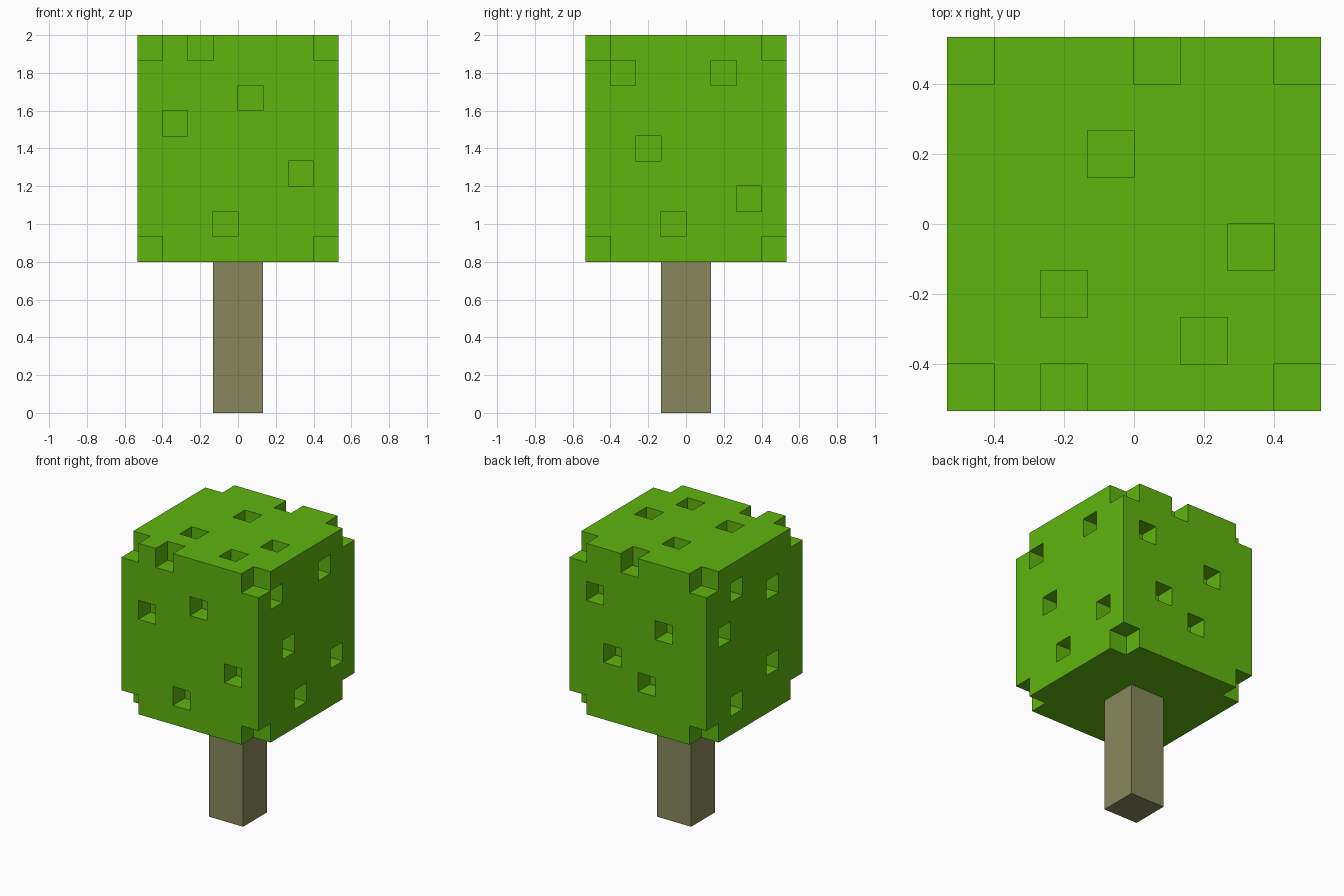
import bpy
import bmesh
from mathutils import Vector

if "Cube" in bpy.data.objects:
    bpy.data.objects.remove(bpy.data.objects["Cube"], do_unlink=True)

U = 2 / 15              # edge of one block
NX, NY, NZ = 8, 8, 9    # crown size in blocks
TRUNK_W, TRUNK_H = 2, 6


def material(name, rgb):
    mat = bpy.data.materials.new(name)
    mat.use_nodes = True
    mat.diffuse_color = (*rgb, 1)
    bsdf = mat.node_tree.nodes["Principled BSDF"]
    bsdf.inputs["Base Color"].default_value = (*rgb, 1)
    bsdf.inputs["Roughness"].default_value = 0.9
    return mat


def block_object(name, cells, origin, mat):
    """Build the outer skin of a set of unit blocks."""
    bm = bmesh.new()
    verts = {}

    def vert(corner):
        if corner not in verts:
            verts[corner] = bm.verts.new(origin + Vector(corner) * U)
        return verts[corner]

    for cell in cells:
        for axis in range(3):
            for side in (0, 1):
                neighbour = list(cell)
                neighbour[axis] += 2 * side - 1
                if tuple(neighbour) in cells:
                    continue
                loop = []
                for a, b in ((0, 0), (1, 0), (1, 1), (0, 1)):
                    corner = list(cell)
                    corner[axis] += side
                    corner[(axis + 1) % 3] += a
                    corner[(axis + 2) % 3] += b
                    loop.append(vert(tuple(corner)))
                bm.faces.new(loop if side else loop[::-1])
    mesh = bpy.data.meshes.new(name)
    bm.to_mesh(mesh)
    bm.free()
    mesh.materials.append(mat)
    obj = bpy.data.objects.new(name, mesh)
    bpy.context.collection.objects.link(obj)
    return obj


def grid(nx, ny, nz):
    return {(i, j, k) for i in range(nx) for j in range(ny) for k in range(nz)}


leaf_green = material("leaf green", (0.114, 0.462, 0.0044))
bark = material("bark", (0.242, 0.242, 0.109))

# Missing blocks: the eight corners, then single pits on each side
X, Y, Z = NX - 1, NY - 1, NZ - 1
gaps = {(i, j, k) for i in (0, X) for j in (0, Y) for k in (0, Z)}
gaps |= {(i, 0, k) for i, k in ((2, 8), (4, 6), (1, 5), (6, 3), (3, 1))}          # front
gaps |= {(i, Y, k) for i, k in ((4, 8), (6, 6), (2, 5), (5, 3), (3, 2))}          # back
gaps |= {(X, j, k) for j, k in ((1, 7), (5, 7), (2, 4), (6, 2), (3, 1))}          # +x side
gaps |= {(0, j, k) for j, k in ((5, 7), (2, 6), (6, 5), (2, 2), (5, 1))}          # -x side
gaps |= {(i, j, Z) for i, j in ((3, 5), (6, 3), (2, 2), (5, 1))}                  # top

# Leafy crown
block_object("crown", grid(NX, NY, NZ) - gaps,
             Vector((-NX / 2, -NY / 2, TRUNK_H)) * U, leaf_green)

# Square trunk
block_object("trunk", grid(TRUNK_W, TRUNK_W, TRUNK_H),
             Vector((-TRUNK_W / 2, -TRUNK_W / 2, 0)) * U, bark)
